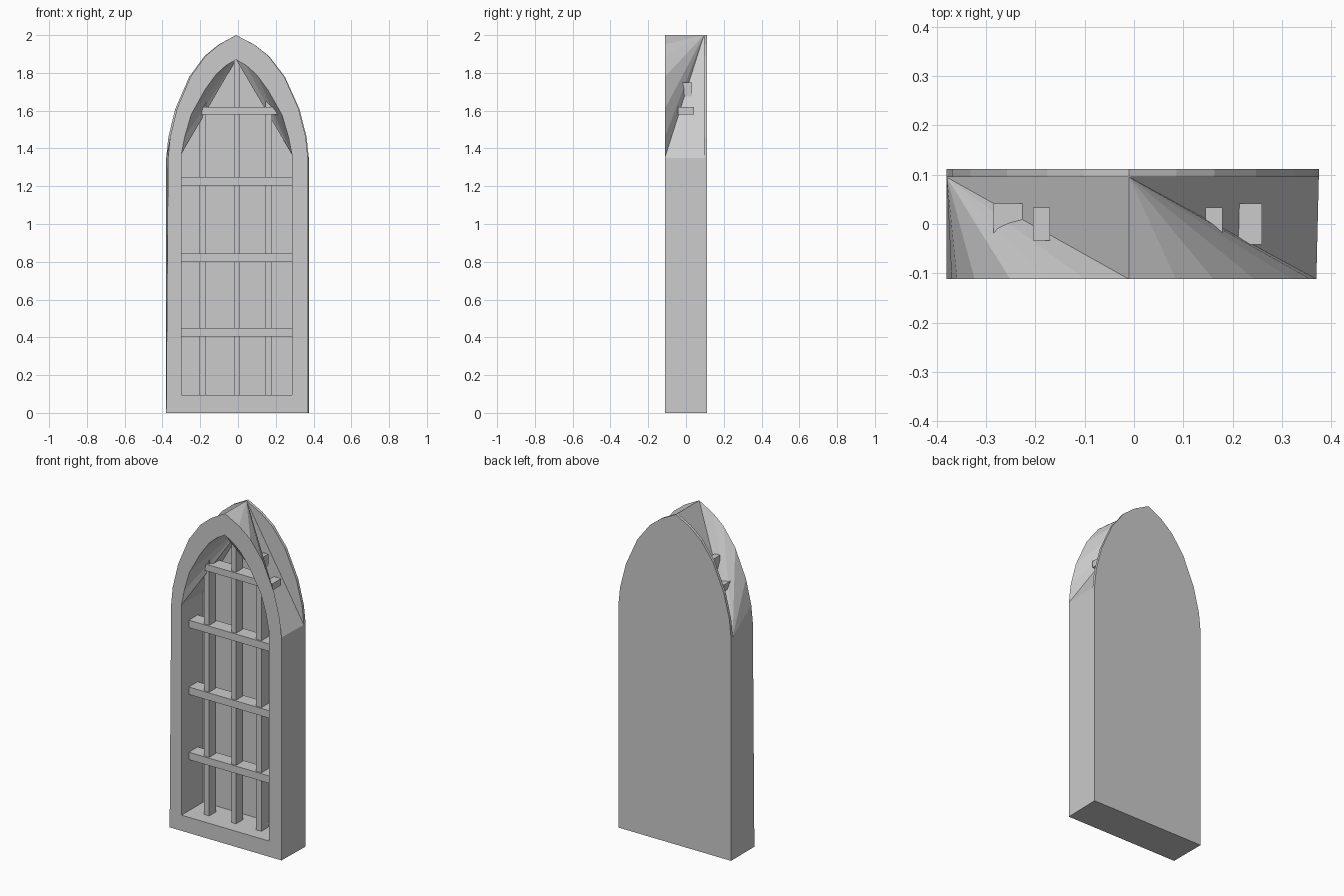
import bpy, bmesh

if "Cube" in bpy.data.objects:
    bpy.data.objects.remove(bpy.data.objects["Cube"])

FRONT, MID, BACK = -0.112, 0.095, 0.112
APEX = -0.01
# half arches as (fraction of half width, height), spring to apex
OUTER = [(1, 1.35), (.97, 1.46), (.87, 1.61), (.67, 1.78), (.45, 1.89), (.25, 1.95), (0, 2.0)]
INNER = [(1, 1.37), (.94, 1.46), (.82, 1.58), (.57, 1.71), (.37, 1.79), (.18, 1.84), (0, 1.87)]
N = len(OUTER)


def make_object(name, bm):
    bmesh.ops.recalc_face_normals(bm, faces=bm.faces)
    mesh = bpy.data.meshes.new(name)
    bm.to_mesh(mesh)
    bm.free()
    obj = bpy.data.objects.new(name, mesh)
    bpy.context.collection.objects.link(obj)
    return obj


def outline(arch, left, right, base_left, base_right, base_z):
    """Pointed-arch loop: base left, left arc, apex, right arc, base right."""
    pts = [(base_left, base_z)]
    pts += [(APEX + (left - APEX) * u, z) for u, z in arch]
    pts += [(APEX + (right - APEX) * u, z) for u, z in arch[-2::-1]]
    return pts + [(base_right, base_z)]


def bar(name, x0, x1, z0, z1, depth):
    bm = bmesh.new()
    bmesh.ops.create_cube(bm, size=1)
    for v in bm.verts:
        v.co.x = x1 if v.co.x > 0 else x0
        v.co.y = depth if v.co.y > 0 else -depth
        v.co.z = z1 if v.co.z > 0 else z0
    return make_object(name, bm)


def arch_walls(bm, front, back_pts, left_to_spring):
    """Side walls whose arcs fan to single points on a straight back edge."""
    a, last = N, 2 * N
    sl, ap, sr, br, bl = [bm.verts.new((back_pts[i][0], MID, back_pts[i][1]))
                          for i in (1, a, last - 1, last, 0)]
    bm.faces.new((front[0], front[1], sl, bl))
    bm.faces.new((front[last - 1], front[last], br, sr))
    bm.faces.new((front[last], front[0], bl, br))
    hub_l, hub_r = (sl, ap) if left_to_spring else (ap, sr)
    for i in range(1, a):
        bm.faces.new((front[i], front[i + 1], hub_l))
    for i in range(a, last - 1):
        bm.faces.new((front[i], front[i + 1], hub_r))
    bm.faces.new((front[a] if left_to_spring else front[1], ap, sl))
    bm.faces.new((front[last - 1] if left_to_spring else front[a], sr, ap))


# surround: front ring, outer walls and inner reveal
out_front = outline(OUTER, -0.37, 0.37, -0.38, 0.37, 0)
out_back = outline(OUTER, -0.38, 0.375, -0.38, 0.375, 0)
opening = outline(INNER, -0.30, 0.285, -0.30, 0.285, 0.095)
bm = bmesh.new()
o = [bm.verts.new((x, FRONT, z)) for x, z in out_front]
n = [bm.verts.new((x, FRONT, z)) for x, z in opening]
for i in range(len(o)):
    j = (i + 1) % len(o)
    bm.faces.new((o[i], o[j], n[j], n[i]))
arch_walls(bm, o, out_back, True)
arch_walls(bm, n, opening, False)
make_object("window_surround", bm)

# back panel
bm = bmesh.new()
face = bm.faces.new([bm.verts.new((x, MID, z)) for x, z in out_back])
ext = bmesh.ops.extrude_face_region(bm, geom=[face], use_keep_orig=True)
for v in ext["geom"]:
    if isinstance(v, bmesh.types.BMVert):
        v.co.y = BACK
make_object("back_panel", bm)

# crossbars
for k, z in enumerate((0.405, 0.80, 1.205)):
    bar(f"crossbar_{k + 1}", -0.30, 0.285, z, z + 0.045, 0.042)
bar("crossbar_top", -0.285, 0.26, 1.58, 1.62, 0.042)

# uprights
for name, x0, x1, top in (("left", -0.205, -0.17, 1.75), ("middle", -0.02, 0.01, 1.87),
                          ("right", 0.145, 0.18, 1.75)):
    bar(f"upright_{name}", x0, x1, 0.09, top, 0.033)
